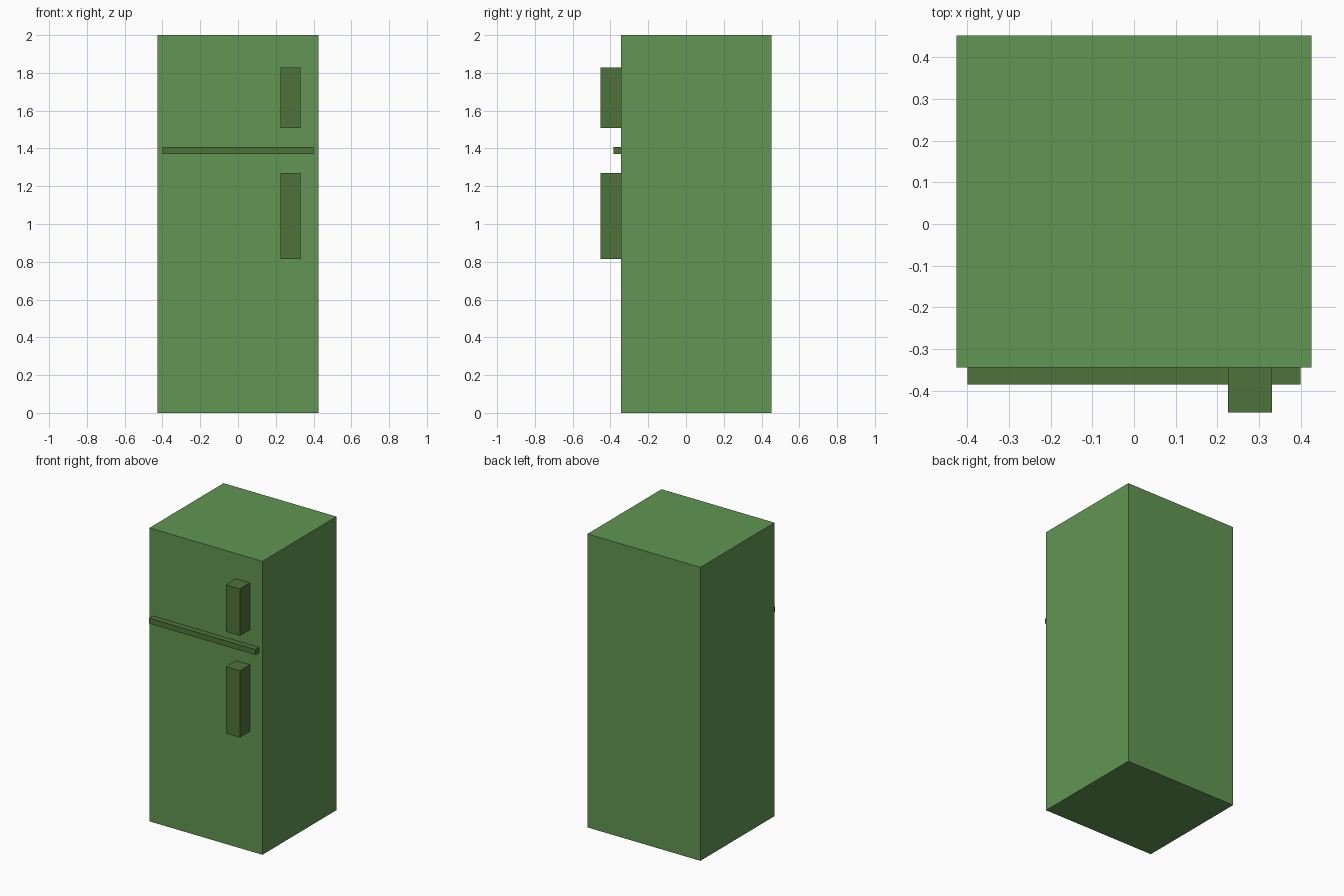
import bpy
import bmesh
from mathutils import Vector

default = bpy.data.objects.get("Cube")
if default:
    bpy.data.objects.remove(default, do_unlink=True)


def make_material(name, rgb):
    mat = bpy.data.materials.new(name)
    mat.use_nodes = True
    color = (*rgb, 1.0)
    mat.diffuse_color = color
    mat.node_tree.nodes["Principled BSDF"].inputs["Base Color"].default_value = color
    return mat


def box(name, low, high, mat):
    """Flat-faced box between two opposite corners."""
    low, high = Vector(low), Vector(high)
    size, center = high - low, (low + high) / 2
    bm = bmesh.new()
    bmesh.ops.create_cube(bm, size=1.0)
    bmesh.ops.scale(bm, vec=size, verts=bm.verts)
    mesh = bpy.data.meshes.new(name)
    bm.to_mesh(mesh)
    bm.free()
    mesh.materials.append(mat)
    obj = bpy.data.objects.new(name, mesh)
    obj.location = center
    bpy.context.collection.objects.link(obj)
    return obj


body_green = make_material("leaf green", (0.119, 0.305, 0.084))
trim_green = make_material("dark green", (0.076, 0.171, 0.042))

FRONT = -0.345  # door plane

# Cabinet
box("cabinet", (-0.426, FRONT, 0), (0.426, 0.453, 2), body_green)

# Strip dividing the freezer door from the main door
box("door_divider", (-0.4, -0.385, 1.37), (0.4, FRONT, 1.407), trim_green)

# Door handles
for name, bottom, top in (("freezer_handle", 1.508, 1.828),
                          ("main_door_handle", 0.815, 1.27)):
    box(name, (0.226, -0.453, bottom), (0.331, FRONT, top), trim_green)
